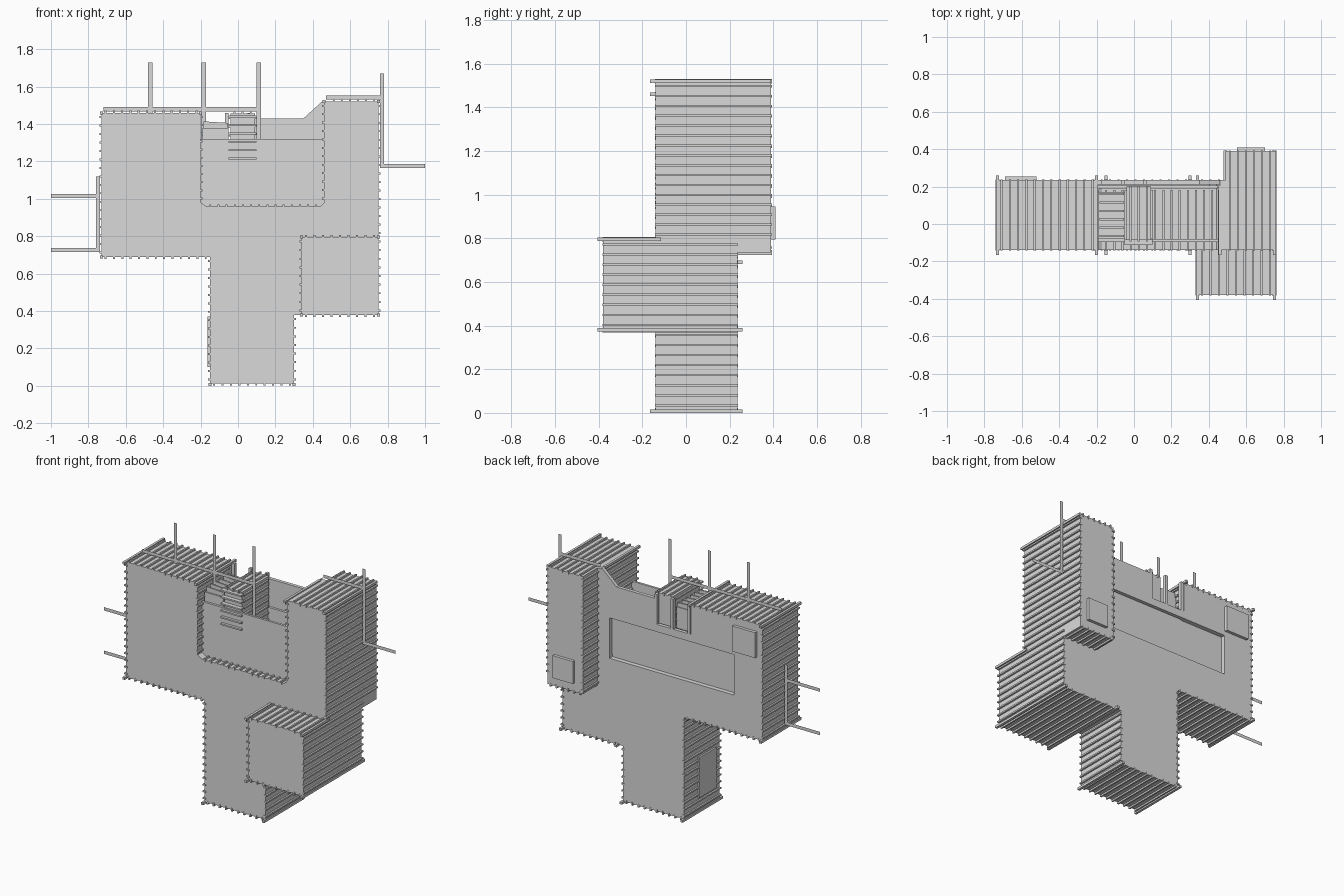
import bpy, bmesh, math
from mathutils import Vector, Matrix

cube = bpy.data.objects.get("Cube")
if cube:
    bpy.data.objects.remove(cube)

grey = bpy.data.materials.new("light_grey")
grey.use_nodes = True
grey.diffuse_color = (0.7, 0.7, 0.7, 1)
grey.node_tree.nodes["Principled BSDF"].inputs["Base Color"].default_value = (0.7, 0.7, 0.7, 1)

F, B, R = -0.14, 0.235, 0.39      # front, back and rear-tower planes
INNER = 0.18                      # back end of the ribs inside the pocket
STEP, RIB, HALF = 0.045, 0.011, 0.005   # rib spacing, height and half width


def finish(name, bm):
    bmesh.ops.recalc_face_normals(bm, faces=bm.faces)
    mesh = bpy.data.meshes.new(name)
    bm.to_mesh(mesh)
    bm.free()
    mesh.materials.append(grey)
    obj = bpy.data.objects.new(name, mesh)
    bpy.context.collection.objects.link(obj)
    return obj


def add_box(bm, x, y, z, angle=0.0):
    """Add a box from three (low, high) ranges, turned about its own y axis."""
    mid = Vector([sum(r) / 2 for r in (x, y, z)])
    size = [r[1] - r[0] for r in (x, y, z)]
    m = Matrix.Translation(mid) @ Matrix.Rotation(angle, 4, 'Y') @ Matrix.Diagonal((*size, 1))
    bmesh.ops.create_cube(bm, size=1, matrix=m)


def add_strip(bm, x, y, z):
    """Add a flat upright strip facing the front."""
    corners = [(x[0], z[0]), (x[1], z[0]), (x[1], z[1]), (x[0], z[1])]
    bm.faces.new([bm.verts.new((cx, y, cz)) for cx, cz in corners])


def box(name, x, y, z):
    bm = bmesh.new()
    add_box(bm, x, y, z)
    return finish(name, bm)


def prism(name, points, y0, y1):
    """Extrude an x-z outline along y."""
    bm = bmesh.new()
    face = bm.faces.new([bm.verts.new((x, y0, z)) for x, z in points])
    new = bmesh.ops.extrude_face_region(bm, geom=[face])["geom"]
    bmesh.ops.translate(bm, vec=(0, y1 - y0, 0),
                        verts=[v for v in new if isinstance(v, bmesh.types.BMVert)])
    return finish(name, bm)


def ribs(name, runs):
    """Lay ribs along y at even steps on each straight x-z run."""
    bm = bmesh.new()
    for (x0, z0), (x1, z1), y0, y1 in runs:
        count = max(1, round(math.hypot(x1 - x0, z1 - z0) / STEP))
        dx, dz = (HALF, RIB) if z0 == z1 else (RIB, HALF)
        for i in range(count):
            t = (i + 0.5) / count
            x, z = x0 + (x1 - x0) * t, z0 + (z1 - z0) * t
            add_box(bm, (x - dx, x + dx), (y0 - 0.003, y1 + 0.003), (z - dz, z + dz))
    return finish(name, bm)


# Main shell: leg, left wing, pocket and right tower in one outline
body = prism("main_body", [
    (-0.15, 0.012), (0.3, 0.012), (0.3, 0.38), (0.75, 0.38), (0.75, 1.52), (0.46, 1.52),
    (0.46, 0.98), (0.44, 0.96), (-0.17, 0.96), (-0.2, 0.98), (-0.2, 1.46),
    (-0.73, 1.46), (-0.73, 0.69), (-0.15, 0.69)], F, B)
box("front_block", (0.34, 0.75), (-0.38, F), (0.38, 0.795))
box("rear_tower", (0.49, 0.75), (B, R), (0.735, 1.52))

# Walls closing the pocket
wall = prism("back_wall", [
    (-0.2, 0.95), (0.46, 0.95), (0.46, 1.53), (0.35, 1.43), (0.07, 1.43),
    (0.07, 1.26), (-0.2, 1.26)], 0.212, B)
box("front_panel", (-0.2, 0.46), (-0.095, -0.08), (0.95, 1.32))

# Long shallow recess in the back
cutter = box("recess_cutter", (-0.52, 0.4), (0.205, 0.3), (0.94, 1.21))
cutter.hide_render = True
cutter.hide_viewport = True
for target in (body, wall):
    mod = target.modifiers.new("recess", 'BOOLEAN')
    mod.operation = 'DIFFERENCE'
    mod.object = cutter
    mod.solver = 'EXACT'
box("recess_panel", (-0.21, 0.45), (0.19, 0.2055), (0.945, 1.25))

# Ribbed cladding on every side, top and underside
ribs("leg_ribs", [
    ((-0.15, 0.012), (0.3, 0.012), F, B),
    ((0.3, 0.012), (0.3, 0.38), F, B),
    ((-0.15, 0.69), (-0.15, 0.012), F, B)])
ribs("block_ribs", [
    ((0.34, 0.38), (0.75, 0.38), -0.38, B),
    ((0.75, 0.38), (0.75, 0.795), -0.38, B),
    ((0.75, 0.795), (0.34, 0.795), -0.38, F),
    ((0.34, 0.795), (0.34, 0.38), -0.38, F)])
ribs("tower_ribs", [
    ((0.75, 0.795), (0.75, 1.52), F, R),
    ((0.75, 1.52), (0.49, 1.52), F, R),
    ((0.46, 1.52), (0.46, 0.98), F, INNER),
    ((0.49, 1.52), (0.49, 0.735), B, R),
    ((0.49, 0.735), (0.75, 0.735), B, R)])
ribs("pocket_ribs", [
    ((0.44, 0.96), (-0.17, 0.96), F, INNER),
    ((-0.2, 0.98), (-0.2, 1.46), F, INNER)])
ribs("wing_ribs", [
    ((-0.2, 1.46), (-0.73, 1.46), F, B),
    ((-0.73, 1.46), (-0.73, 0.69), F, B),
    ((-0.73, 0.69), (-0.15, 0.69), F, B)])

# Longer ribs on the outer corners
bm = bmesh.new()
for x, z, y0, y1 in [(-0.15, 0.008, F, B), (0.3, 0.008, F, B), (0.34, 0.38, -0.38, B),
                     (0.75, 0.38, -0.38, B), (0.75, 0.795, -0.38, F), (0.34, 0.795, -0.38, F),
                     (0.75, 1.52, F, R - 0.025), (0.46, 1.52, F, INNER), (-0.2, 1.46, F, B),
                     (-0.73, 1.46, F, B), (-0.73, 0.69, F, B)]:
    add_box(bm, (x - 0.008, x + 0.008), (y0 - 0.025, y1 + 0.025), (z - 0.008, z + 0.008))
finish("corner_ribs", bm)

# Ribbed stack standing in the pocket
box("stack", (-0.04, 0.09), (-0.085, 0.2), (0.96, 1.455))
ribs("stack_ribs", [
    ((-0.04, 1.455), (0.09, 1.455), -0.09, 0.2),
    ((-0.04, 1.22), (-0.04, 1.455), -0.09, INNER),
    ((0.09, 1.455), (0.09, 0.98), -0.075, INNER)])
bm = bmesh.new()
for i in range(6):
    z = 1.215 + i * STEP
    add_box(bm, (-0.05, 0.1), (-0.112, -0.08), (z - HALF, z + HALF))
finish("stack_front_ribs", bm)

# Low slatted block beside the stack, with uprights behind it
box("side_block", (-0.19, -0.05), (-0.08, 0.17), (1.0, 1.38))
bm = bmesh.new()
for i in range(6):
    y = -0.07 + i * STEP
    add_box(bm, (-0.185, -0.055), (y, y + RIB), (1.37, 1.41), 0.06)
finish("side_block_slats", bm)
bm = bmesh.new()
for x in (-0.185, -0.06, 0.06):
    add_box(bm, (x - 0.01, x + 0.01), (0.212, B), (1.25, 1.46))
finish("back_uprights", bm)

# Hatch plates on the back and the leg
box("wing_hatch", (-0.69, -0.52), (B, 0.255), (1.24, 1.41))
box("tower_hatch", (0.55, 0.7), (R, 0.41), (0.795, 0.945))
box("leg_door", (-0.162, -0.14), (-0.09, 0.09), (0.1, 0.37))

# Flat rails and masts
bm = bmesh.new()
rails = [((-0.72, 0.12), (1.468, 1.49)), ((-0.76, -0.738), (0.72, 1.12)),
         ((-1.0, -0.74), (1.005, 1.027)), ((-1.0, -0.74), (0.715, 0.737))]
rails += [((x - 0.012, x + 0.012), (low, 1.73))
          for x, low in ((-0.47, 1.46), (-0.183, 1.34), (0.11, 1.26))]
for x, z in rails:
    add_strip(bm, x, 0.012, z)
for x, z in [((0.47, 0.78), (1.53, 1.552)), ((0.758, 0.78), (1.165, 1.67)),
             ((0.76, 1.0), (1.165, 1.187))]:
    add_strip(bm, x, 0.234, z)
finish("rails_and_masts", bm)
